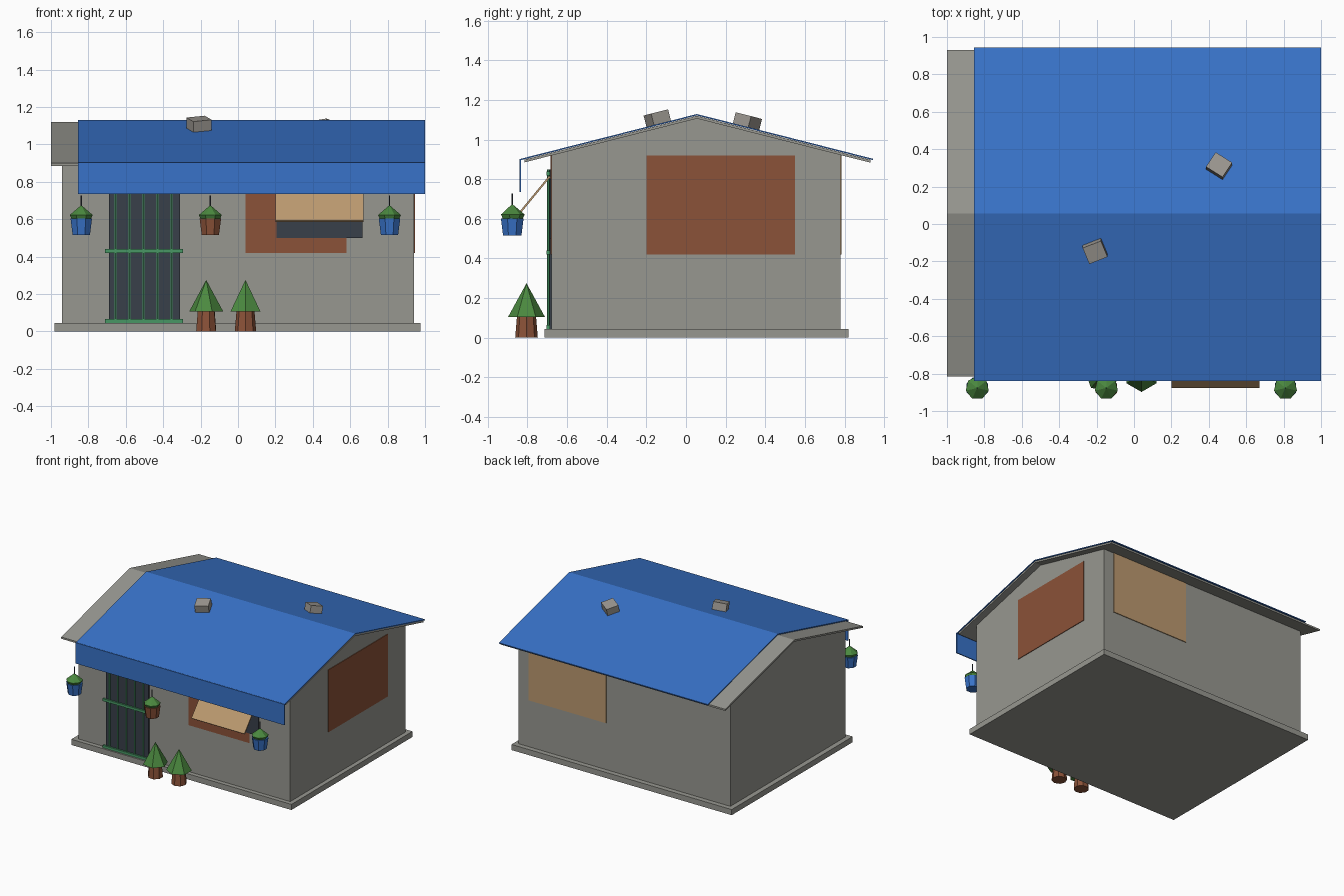
import bpy, bmesh, math
from mathutils import Matrix, Vector

cube = bpy.data.objects.get("Cube")
if cube:
    bpy.data.objects.remove(cube, do_unlink=True)


def material(name, rgb):
    m = bpy.data.materials.new(name)
    m.use_nodes = True
    m.diffuse_color = (*rgb, 1)
    node = next(n for n in m.node_tree.nodes if n.type == 'BSDF_PRINCIPLED')
    node.inputs["Base Color"].default_value = (*rgb, 1)
    return m


concrete = material("concrete grey", (0.31, 0.31, 0.28))
blue = material("tarp blue", (0.04, 0.17, 0.58))
rust = material("rust brown", (0.26, 0.085, 0.04))
tan = material("plywood tan", (0.50, 0.32, 0.16))
dark = material("dark slate", (0.04, 0.05, 0.068))
leaf = material("leaf green", (0.07, 0.25, 0.05))
gate = material("gate green", (0.065, 0.31, 0.13))
stone = material("stone grey", (0.33, 0.31, 0.28))


def finish(name, bm, mat):
    bmesh.ops.recalc_face_normals(bm, faces=bm.faces)
    mesh = bpy.data.meshes.new(name)
    bm.to_mesh(mesh)
    bm.free()
    mesh.materials.append(mat)
    obj = bpy.data.objects.new(name, mesh)
    bpy.context.collection.objects.link(obj)
    return obj


def box(name, x, y, z, mat):
    """Box from (low, high) pairs on each axis."""
    bm = bmesh.new()
    bmesh.ops.create_cube(bm, size=1)
    for v in bm.verts:
        v.co = [(r[0] + r[1]) / 2 + c * (r[1] - r[0]) for c, r in zip(v.co, (x, y, z))]
    return finish(name, bm, mat)


def prism(name, profile, x0, x1, mat):
    """Extrude a (y, z) outline along x."""
    bm = bmesh.new()
    face = bm.faces.new([bm.verts.new((x0, y, z)) for y, z in profile])
    ext = bmesh.ops.extrude_face_region(bm, geom=[face])["geom"]
    moved = [g for g in ext if isinstance(g, bmesh.types.BMVert)]
    bmesh.ops.translate(bm, verts=moved, vec=(x1 - x0, 0, 0))
    return finish(name, bm, mat)


def frustum(name, x, y, z0, z1, r0, r1, sides, mat, turn=0):
    bm = bmesh.new()
    place = Matrix.Translation((x, y, (z0 + z1) / 2)) @ Matrix.Rotation(math.radians(turn), 4, 'Z')
    bmesh.ops.create_cone(bm, cap_ends=True, segments=sides, radius1=r0,
                          radius2=r1, depth=z1 - z0, matrix=place)
    bmesh.ops.remove_doubles(bm, verts=bm.verts, dist=0.0001)
    return finish(name, bm, mat)


# Plinth and gabled walls
RIDGE, SLOPE = 0.055, 0.254


def roof_z(y, top):
    return top - SLOPE * abs(y - RIDGE)


box("plinth", (-0.98, 0.975), (-0.715, 0.82), (0, 0.045), concrete)
F, B = -0.68, 0.78
prism("walls", [(F, 0.04), (B, 0.04), (B, roof_z(B, 1.11)), (RIDGE, 1.11),
                (F, roof_z(F, 1.11))], -0.94, 0.94, concrete)


# Roof slab, blue sheet over it and hanging front valance
def roof(name, y0, y1, top, thick, x0, x1, mat):
    line = [(y, roof_z(y, top)) for y in (y0, RIDGE, y1)]
    under = [(y, z - thick) for y, z in reversed(line)]
    prism(name, line + under, x0, x1, mat)


roof("roof_slab", -0.815, 0.93, 1.12, 0.014, -1.0, 0.995, concrete)
roof("roof_sheet", -0.835, 0.945, 1.129, 0.007, -0.855, 1.0, blue)
box("valance", (-0.855, 1.0), (-0.84, -0.832), (0.735, 0.902), blue)

# Patched panels on the side, back and front
box("side_panel", (0.938, 0.945), (-0.2, 0.55), (0.42, 0.92), rust)
box("back_panel", (0.16, 0.85), (0.778, 0.786), (0.42, 0.92), tan)
box("front_panel", (0.04, 0.58), (-0.685, -0.678), (0.42, 0.92), rust)

# Window with propped shutter
box("window", (0.205, 0.665), (-0.69, -0.682), (0.5, 0.8), dark)
prism("shutter", [(-0.685, 0.81), (-0.87, 0.585), (-0.877, 0.592), (-0.692, 0.817)],
      0.2, 0.67, tan)

# Door with barred gate
box("door", (-0.69, -0.31), (-0.69, -0.678), (0.045, 0.85), dark)
for i in range(5):
    x = -0.655 + i * 0.075
    frustum("gate_bar", x, -0.695, 0.045, 0.85, 0.006, 0.006, 6, gate)
for z in (0.055, 0.43, 0.83):
    box("gate_rail", (-0.71, -0.295), (-0.703, -0.687), (z - 0.01, z + 0.01), gate)

# Hanging flower pots
for x, mat in ((-0.838, blue), (-0.148, rust), (0.81, blue)):
    y = -0.877
    frustum("hanging_pot", x, y, 0.515, 0.603, 0.05, 0.062, 8, mat, 22.5)
    frustum("pot_foliage_base", x, y, 0.595, 0.622, 0.05, 0.063, 7, leaf)
    frustum("pot_foliage_top", x, y, 0.622, 0.675, 0.063, 0, 7, leaf)
    frustum("pot_string", x, y, 0.66, 0.727, 0.004, 0.004, 6, dark)

# Small potted trees
for x, turn in ((-0.17, 20), (0.04, 0)):
    frustum("tree_trunk", x, -0.805, 0, 0.11, 0.057, 0.048, 8, rust, turn)
    frustum("tree_crown", x, -0.805, 0.105, 0.275, 0.093, 0, 6, leaf, turn)

# Stones weighing down the roof
for x, y, z, turn, tilt in ((-0.208, -0.145, 1.108, 22, 0.25), (0.455, 0.31, 1.092, -33, -0.25)):
    bm = bmesh.new()
    bmesh.ops.create_cube(bm, size=1)
    place = (Matrix.Translation((x, y, z)) @ Matrix.Rotation(tilt, 4, 'X')
             @ Matrix.Rotation(math.radians(turn), 4, 'Z')
             @ Matrix.Diagonal((0.105, 0.095, 0.06, 1)))
    bm.transform(place)
    finish("roof_stone", bm, stone)
